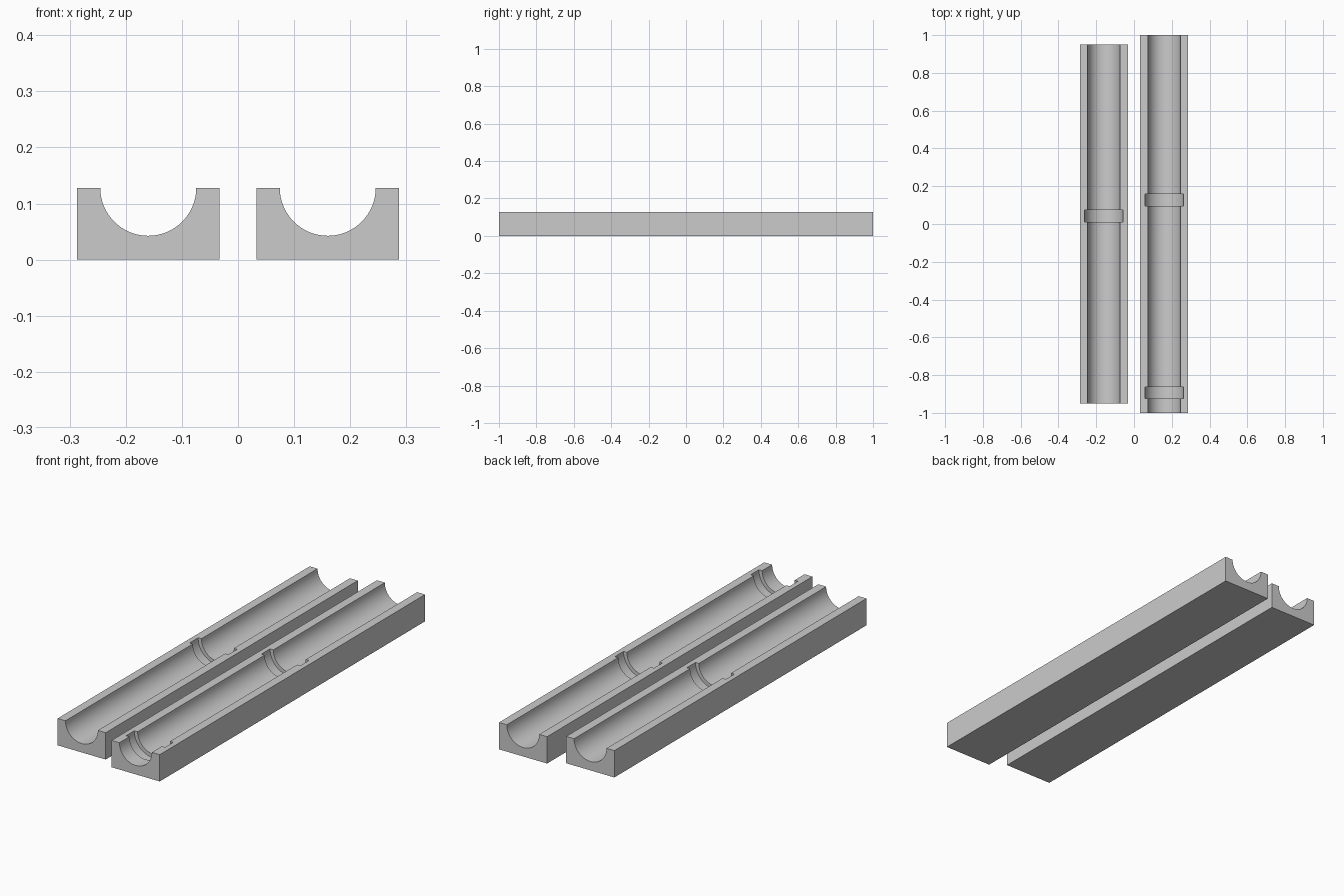
import bpy, bmesh
from math import cos, sin, pi

if "Cube" in bpy.data.objects:
    bpy.data.objects.remove(bpy.data.objects["Cube"], do_unlink=True)

HALF_WIDTH, HEIGHT = 0.127, 0.128
BORE, COLLAR = 0.0855, 0.103
SEGMENTS = 96

grey = bpy.data.materials.new("plain grey")
grey.use_nodes = True
grey.diffuse_color = (0.6, 0.6, 0.6, 1)
grey.node_tree.nodes["Principled BSDF"].inputs["Base Color"].default_value = (0.6, 0.6, 0.6, 1)


def add_object(name, bm):
    bmesh.ops.recalc_face_normals(bm, faces=bm.faces)
    mesh = bpy.data.meshes.new(name)
    bm.to_mesh(mesh)
    bm.free()
    mesh.materials.append(grey)
    obj = bpy.data.objects.new(name, mesh)
    bpy.context.collection.objects.link(obj)
    return obj


def block(name, x, half_length):
    bm = bmesh.new()
    bmesh.ops.create_cube(bm, size=1)
    for v in bm.verts:
        v.co.x = x + v.co.x * 2 * HALF_WIDTH
        v.co.y *= 2 * half_length
        v.co.z = (v.co.z + 0.5) * HEIGHT
    return add_object(name, bm)


def stepped_rod(name, x, half_length, grooves):
    # Turned rod along y, widened at every groove
    end = half_length + 0.05
    stations = [(-end, BORE)]
    for y0, y1 in grooves:
        stations += [(y0, BORE), (y0, COLLAR), (y1, COLLAR), (y1, BORE)]
    stations.append((end, BORE))
    bm = bmesh.new()
    angles = [2 * pi * i / SEGMENTS for i in range(SEGMENTS)]
    rings = [[bm.verts.new((x + r * cos(a), y, HEIGHT + r * sin(a))) for a in angles]
             for y, r in stations]
    for a, b in zip(rings, rings[1:]):
        for i in range(SEGMENTS):
            j = (i + 1) % SEGMENTS
            bm.faces.new((a[i], a[j], b[j], b[i]))
    bm.faces.new(rings[0])
    bm.faces.new(rings[-1])
    return add_object(name, bm)


def trough(name, x, half_length, grooves):
    # Block with the rod cut out of its top
    body = block(name, x, half_length)
    cutter = stepped_rod(name + "_cutter", x, half_length, grooves)
    cutter.hide_render = True
    mod = body.modifiers.new("channel", "BOOLEAN")
    mod.operation, mod.solver, mod.object = "DIFFERENCE", "EXACT", cutter
    bpy.ops.object.select_all(action="DESELECT")
    body.select_set(True)
    bpy.context.view_layer.objects.active = body
    bpy.ops.object.modifier_apply(modifier=mod.name)
    bpy.data.objects.remove(cutter, do_unlink=True)
    bpy.ops.object.shade_smooth_by_angle(angle=pi / 6)


trough("right_trough", -0.16, 0.95, [(0.01, 0.075)])
trough("left_trough", 0.16, 1.0, [(-0.925, -0.863), (0.095, 0.16)])
